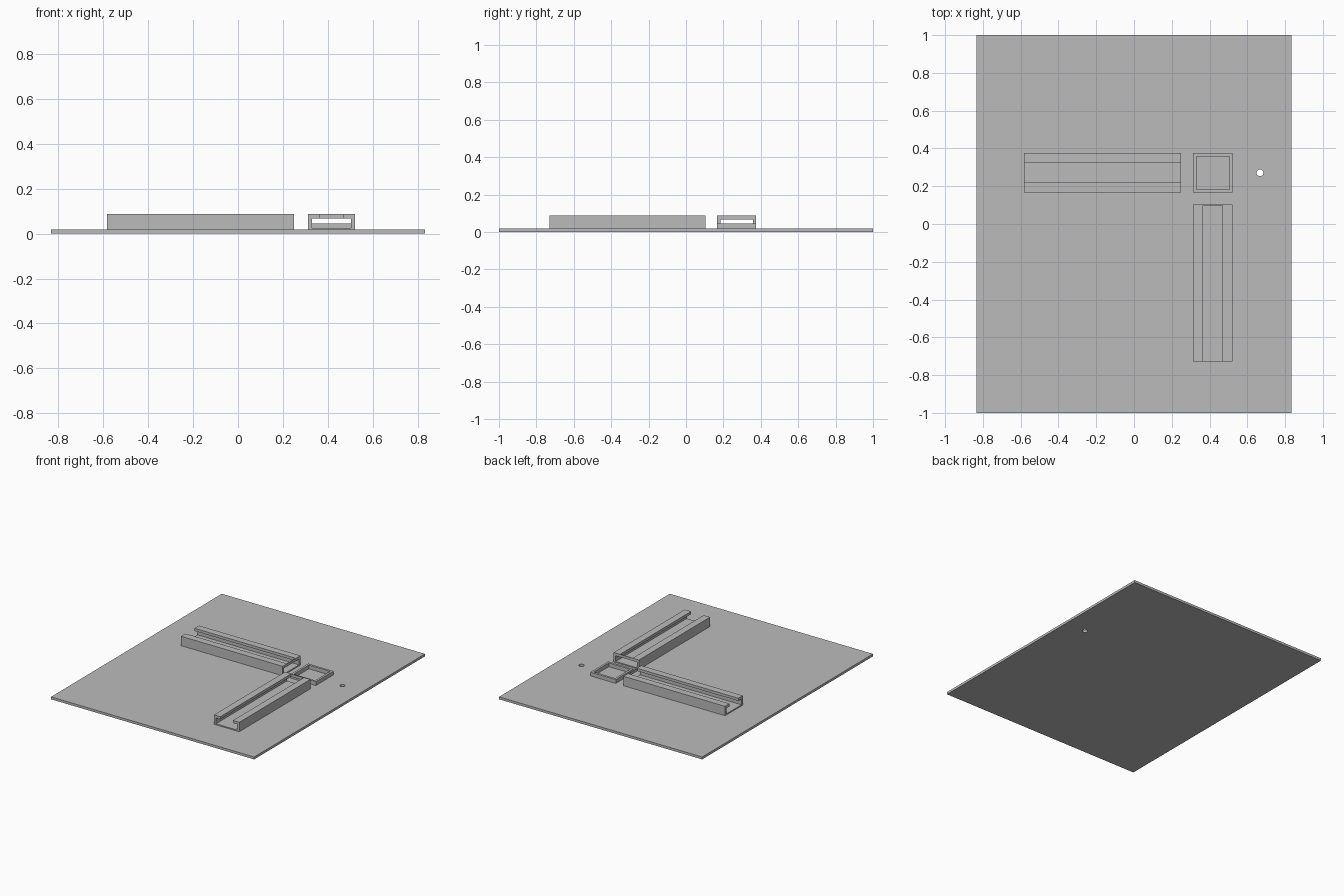
import bpy
import bmesh
import math
from mathutils import Matrix, Vector

default = bpy.data.objects.get("Cube")
if default:
    bpy.data.objects.remove(default, do_unlink=True)

grey = bpy.data.materials.new("plain_grey")
grey.use_nodes = True
colour = (0.5, 0.5, 0.5, 1)
grey.diffuse_color = colour
grey.node_tree.nodes["Principled BSDF"].inputs["Base Color"].default_value = colour

PLATE_TOP = 0.018
WIDTH = 0.208           # outer width of rails and frame
WALL = 0.0167
ROW_X, ROW_Y = 0.417, 0.271


def finish(name, bm, location=(0, 0, 0), turn=0):
    bmesh.ops.recalc_face_normals(bm, faces=bm.faces)
    mesh = bpy.data.meshes.new(name)
    bm.to_mesh(mesh)
    bm.free()
    mesh.materials.append(grey)
    obj = bpy.data.objects.new(name, mesh)
    obj.location = location
    obj.rotation_euler.z = turn
    bpy.context.collection.objects.link(obj)
    return obj


def loop(bm, points):
    verts = [bm.verts.new(p) for p in points]
    for a, b in zip(verts, verts[1:] + verts[:1]):
        bm.edges.new((a, b))


def extrude(bm, vector):
    geom = bmesh.ops.extrude_face_region(bm, geom=bm.faces[:])["geom"]
    moved = [g for g in geom if isinstance(g, bmesh.types.BMVert)]
    bmesh.ops.translate(bm, verts=moved, vec=vector)


def square(half_x, half_y):
    return [(sx * half_x, sy * half_y, 0)
            for sx, sy in ((-1, -1), (1, -1), (1, 1), (-1, 1))]


def pierced_slab(name, outer, inner, height, location=(0, 0, 0)):
    bm = bmesh.new()
    loop(bm, outer)
    loop(bm, inner)
    bmesh.ops.triangle_fill(bm, edges=bm.edges[:], use_beauty=True,
                            normal=Vector((0, 0, 1)))
    extrude(bm, (0, 0, height))
    return finish(name, bm, location)


def rail(name, location, turn):
    # C-shaped channel, running from its bridged end towards local -y
    height, floor, lip_z = 0.07, 0.008, 0.05
    half, slot = WIDTH / 2, 0.052
    right = [(half, 0), (half, height), (slot, height), (slot, lip_z),
             (half - WALL, lip_z), (half - WALL, floor)]
    profile = right + [(-x, z) for x, z in reversed(right)]
    bm = bmesh.new()
    bm.faces.new([bm.verts.new((x, 0, z)) for x, z in profile])
    extrude(bm, (0, -0.833, 0))
    # thin bridge joining the lips at the inner end
    bridge = (Matrix.Translation((0, -0.0025, (height + lip_z) / 2))
              @ Matrix.Diagonal((slot * 2, 0.005, height - lip_z, 1)))
    bmesh.ops.create_cube(bm, size=1, matrix=bridge)
    return finish(name, bm, location, turn)


# Base plate with a small round through-hole
circle = [(0.667 + 0.018 * math.cos(a), ROW_Y + 0.018 * math.sin(a), 0)
          for a in (math.tau * i / 32 for i in range(32))]
pierced_slab("base_plate", square(0.833, 1), circle, PLATE_TOP)

# Low square frame at the corner between the rails
half = WIDTH / 2
pierced_slab("corner_frame", square(half, half),
             square(half - WALL, half - WALL), 0.028,
             (ROW_X, ROW_Y, PLATE_TOP))

# Two slotted rails at right angles
rail("front_rail", (ROW_X, 0.104, PLATE_TOP), 0)
rail("side_rail", (0.25, ROW_Y, PLATE_TOP), -math.pi / 2)
